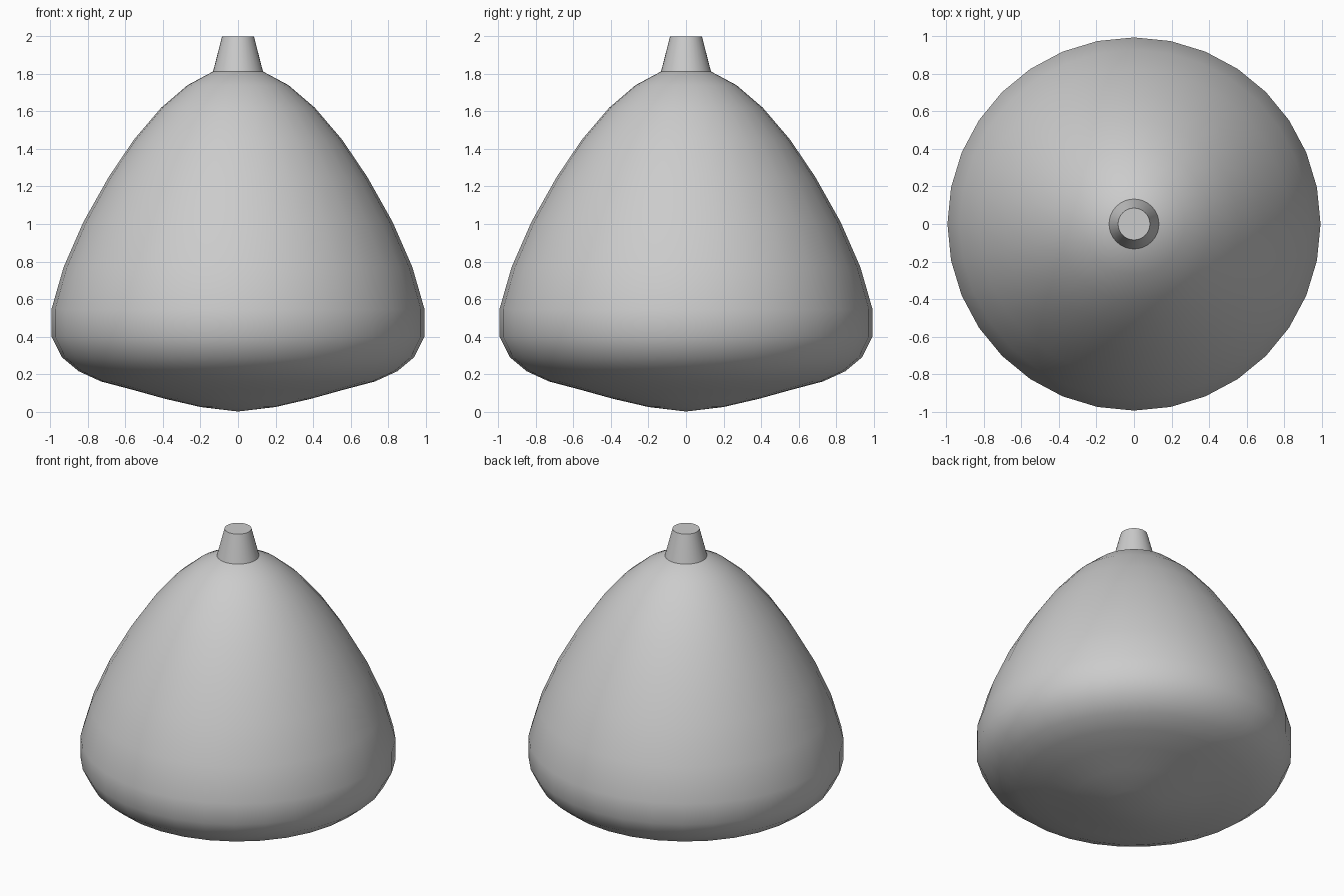
import bpy, bmesh, math

if "Cube" in bpy.data.objects:
    bpy.data.objects.remove(bpy.data.objects["Cube"])

SIDES = 32


def lathe(name, profile, angle):
    """Spin a (radius, z) profile, listed bottom to top, around the z axis."""
    bm = bmesh.new()
    rings = []
    for r, z in profile:
        if r == 0:
            rings.append([bm.verts.new((0, 0, z))])
        else:
            rings.append([bm.verts.new((r * math.cos(2 * math.pi * i / SIDES),
                                        r * math.sin(2 * math.pi * i / SIDES), z))
                          for i in range(SIDES)])
    for a, b in zip(rings, rings[1:]):
        for i in range(SIDES):
            j = (i + 1) % SIDES
            if len(a) == 1:
                bm.faces.new((a[0], b[j], b[i]))
            elif len(b) == 1:
                bm.faces.new((a[i], a[j], b[0]))
            else:
                bm.faces.new((a[i], a[j], b[j], b[i]))
    # Cap open ends
    if len(rings[0]) > 1:
        bm.faces.new(rings[0][::-1])
    if len(rings[-1]) > 1:
        bm.faces.new(rings[-1])
    mesh = bpy.data.meshes.new(name)
    bm.to_mesh(mesh)
    bm.free()
    obj = bpy.data.objects.new(name, mesh)
    bpy.context.collection.objects.link(obj)
    bpy.ops.object.select_all(action='DESELECT')
    obj.select_set(True)
    bpy.context.view_layer.objects.active = obj
    bpy.ops.object.shade_smooth_by_angle(angle=math.radians(angle))
    return obj


# Pear-shaped bulb with a shallow rounded underside
lathe("bulb_body", [(0, 0.0), (0.20, 0.024), (0.39, 0.068), (0.57, 0.118),
                    (0.73, 0.16), (0.85, 0.215), (0.94, 0.29), (0.995, 0.40),
                    (0.995, 0.545), (0.93, 0.77), (0.825, 1.01), (0.69, 1.25),
                    (0.555, 1.45), (0.41, 1.62), (0.27, 1.74), (0.13, 1.815),
                    (0, 1.835)], 50)

# Tapered stub on top
lathe("top_stub", [(0.134, 1.81), (0.085, 2.0)], 40)
